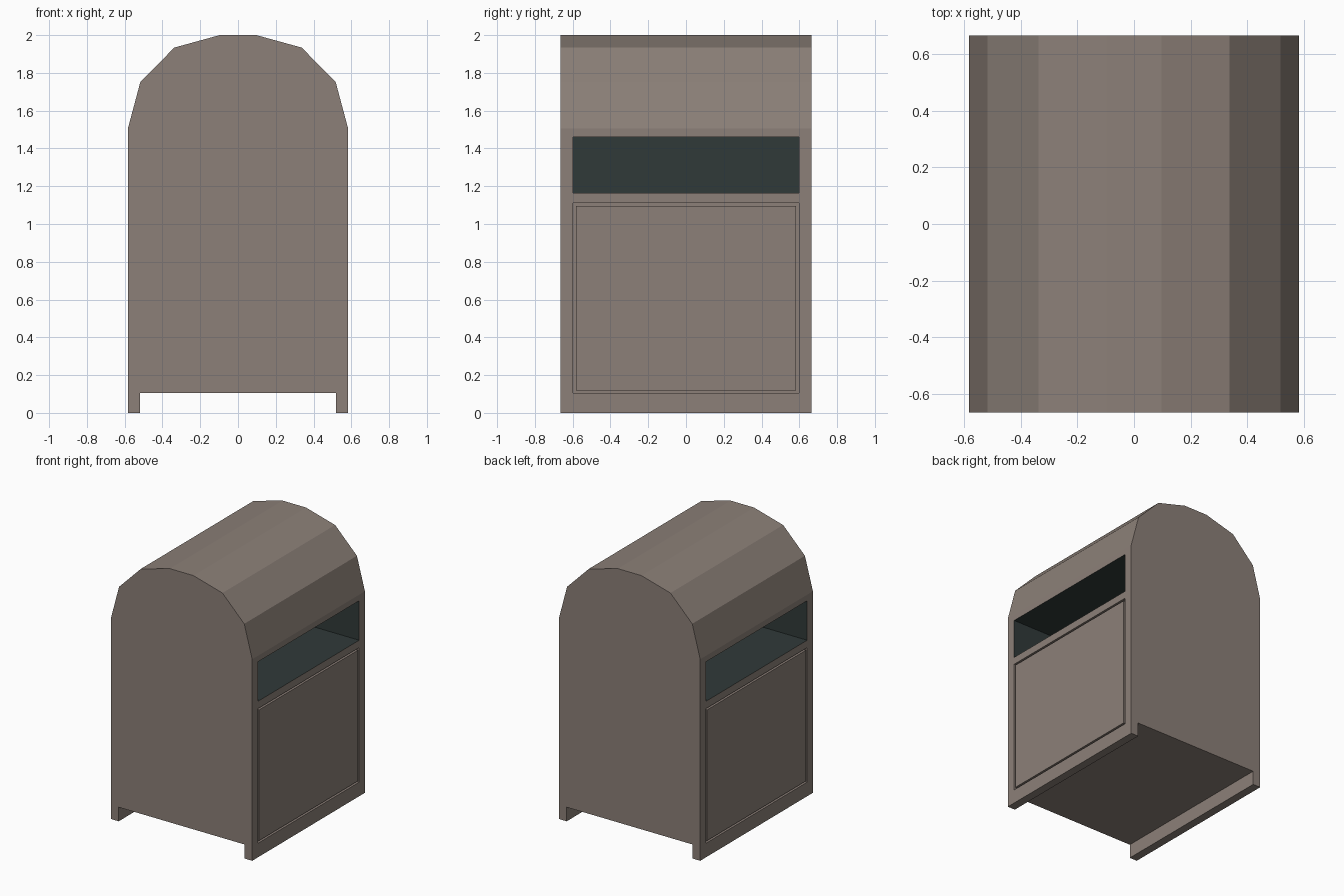
import bpy, bmesh
from mathutils import Vector

if "Cube" in bpy.data.objects:
    bpy.data.objects.remove(bpy.data.objects["Cube"])


def srgb(*rgb):
    return [(c / 255 / 12.92 if c < 11 else ((c / 255 + 0.055) / 1.055) ** 2.4) for c in rgb] + [1.0]


def material(name, color):
    m = bpy.data.materials.new(name)
    m.diffuse_color = color
    m.use_nodes = True
    m.node_tree.nodes["Principled BSDF"].inputs["Base Color"].default_value = m.diffuse_color
    return m


HALF_Y, HALF_X = 0.665, 0.583
SLOT_Z, PANEL_Z = (1.165, 1.46), (0.105, 1.11)
OPEN_Y = 0.597

# Half profile: foot, straight wall, faceted arched roof
half = [(0.52, 0.105), (0.52, 0), (HALF_X, 0), (HALF_X, 1.505),
        (0.517, 1.752), (0.337, 1.934), (0.097, 2.0)]
profile = half + [(-x, z) for x, z in reversed(half)]

bm = bmesh.new()
face = bm.faces.new([bm.verts.new((x, -HALF_Y, z)) for x, z in profile])
ext = bmesh.ops.extrude_face_region(bm, geom=[face])
bmesh.ops.translate(bm, vec=(0, 2 * HALF_Y, 0),
                    verts=[v for v in ext["geom"] if isinstance(v, bmesh.types.BMVert)])
bmesh.ops.recalc_face_normals(bm, faces=bm.faces)


def side_faces():
    bm.normal_update()
    return [f for f in bm.faces
            if abs(f.normal.x) > 0.99 and abs(f.calc_center_median().x) > HALF_X - 0.01]


def faces_between(z0, z1):
    return [f for f in side_faces()
            if z0 < f.calc_center_median().z < z1 and abs(f.calc_center_median().y) < 0.1]


# Cut both side walls into bands, then trim the slot and panel bands at their ends
for z in PANEL_Z + SLOT_Z:
    fs = side_faces()
    geom = list({g for f in fs for g in [f, *f.edges, *f.verts]})
    bmesh.ops.bisect_plane(bm, geom=geom, plane_co=(0, 0, z), plane_no=(0, 0, 1))
for y in (-OPEN_Y, OPEN_Y):
    fs = faces_between(*SLOT_Z) + faces_between(*PANEL_Z)
    geom = list({g for f in fs for g in [f, *f.edges, *f.verts]})
    bmesh.ops.bisect_plane(bm, geom=geom, plane_co=(0, y, 0), plane_no=(0, 1, 0))

# Dark litter slots
slots = faces_between(*SLOT_Z)
walls = bmesh.ops.inset_individual(bm, faces=slots, thickness=0, depth=-0.5)["faces"]
for f in slots + walls:
    f.material_index = 1

# Access doors outlined by a shallow groove
doors = faces_between(*PANEL_Z)
bmesh.ops.inset_individual(bm, faces=doors, thickness=0, depth=-0.02)
bmesh.ops.inset_individual(bm, faces=doors, thickness=0.02, depth=0)
bmesh.ops.inset_individual(bm, faces=doors, thickness=0, depth=0.02)

mesh = bpy.data.meshes.new("litter_bin")
bm.to_mesh(mesh)
bm.free()
mesh.materials.append(material("warm grey metal", srgb(140, 128, 120)))
mesh.materials.append(material("dark slot interior", srgb(48, 58, 57)))
bpy.context.collection.objects.link(bpy.data.objects.new("litter_bin", mesh))
